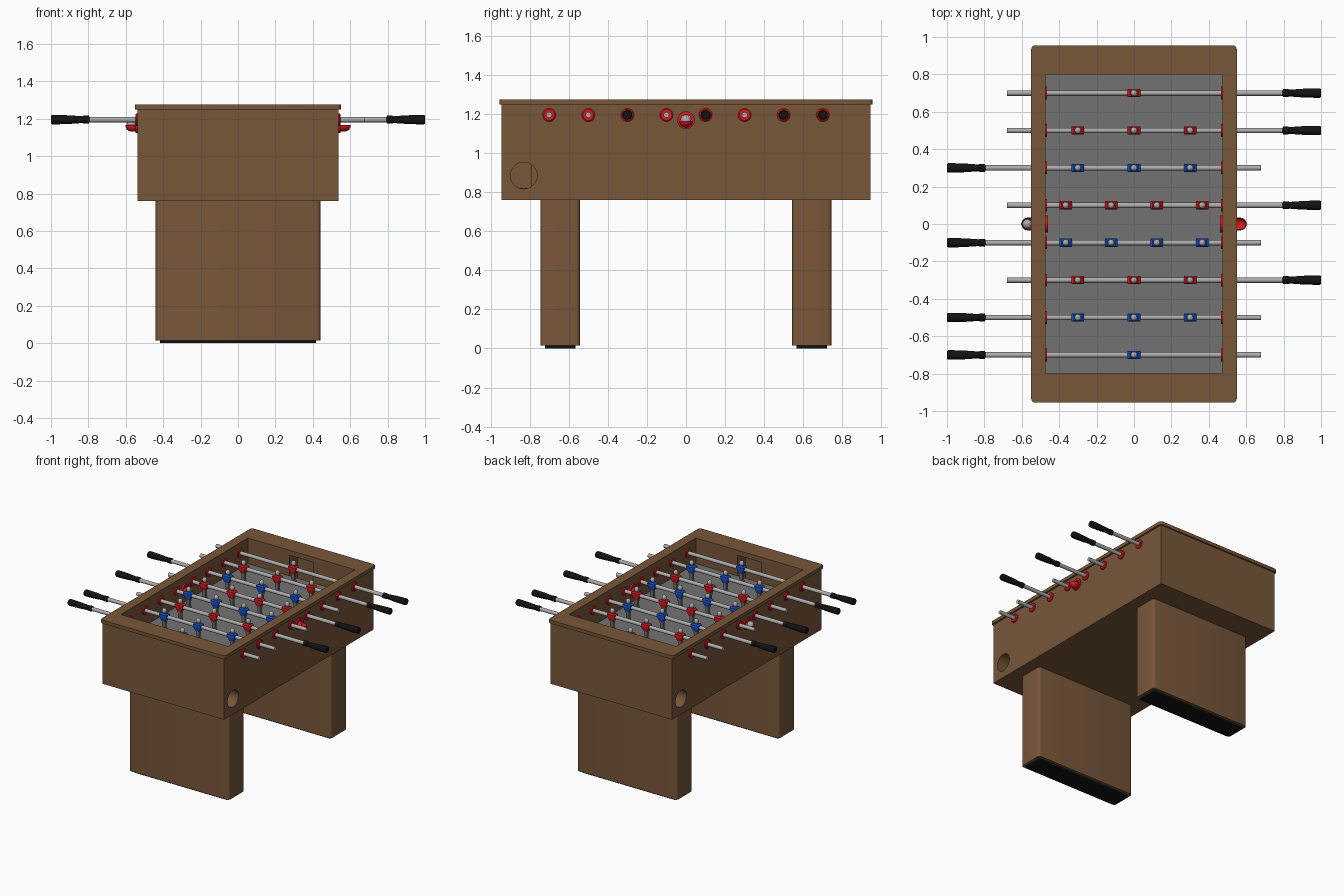
import bpy, bmesh
from math import pi, cos, sin

if "Cube" in bpy.data.objects:
    bpy.data.objects.remove(bpy.data.objects["Cube"])


def mat(name, r, g, b):
    m = bpy.data.materials.new(name)
    m.diffuse_color = (r, g, b, 1)
    m.use_nodes = True
    m.node_tree.nodes["Principled BSDF"].inputs["Base Color"].default_value = m.diffuse_color
    return m


WOOD = mat("wood", .19, .095, .042)
BLACK = mat("black", .006, .006, .006)
STEEL = mat("steel", .42, .42, .42)
FIELD = mat("field_grey", .17, .17, .17)
RED = mat("red", .7, .01, .015)
BLUE = mat("blue", .01, .09, .65)


def finish(name, bm, m, smooth=False):
    bmesh.ops.recalc_face_normals(bm, faces=bm.faces)
    me = bpy.data.meshes.new(name)
    bm.to_mesh(me)
    bm.free()
    ob = bpy.data.objects.new(name, me)
    bpy.context.collection.objects.link(ob)
    if m:
        me.materials.append(m)
    if smooth:
        bpy.ops.object.select_all(action='DESELECT')
        bpy.context.view_layer.objects.active = ob
        ob.select_set(True)
        bpy.ops.object.shade_smooth_by_angle()
    return ob


def box(name, x, y, z, m=None, corner=0):
    """Box from ranges, with optional rounded vertical edges."""
    bm = bmesh.new()
    bmesh.ops.create_cube(bm, size=1)
    for v in bm.verts:
        for i, r in enumerate((x, y, z)):
            v.co[i] = r[0] if v.co[i] < 0 else r[1]
    if corner:
        es = [e for e in bm.edges if abs(e.verts[0].co.z - e.verts[1].co.z) > 1e-4]
        bmesh.ops.bevel(bm, geom=es, offset=corner, segments=4, profile=.5, affect='EDGES')
    return finish(name, bm, m, corner > 0)


def lathe(name, profile, y, z, m, s=1, n=20):
    """Revolve (x, radius) points around an x-parallel axis; s mirrors x."""
    bm = bmesh.new()
    rings = [[bm.verts.new((s * x, y + r * cos(2 * pi * k / n), z + r * sin(2 * pi * k / n)))
              for k in range(n)] for x, r in profile]
    pairs = list(zip(rings, rings[1:]))
    if profile[0] == profile[-1]:           # closed profile makes a ring
        bmesh.ops.remove_doubles(bm, verts=rings[0] + rings[-1], dist=0)
        rings.pop()
        pairs = []
    for a, b in (pairs or list(zip(rings, rings[1:] + rings[:1]))):
        for k in range(n):
            bm.faces.new((a[k], a[(k + 1) % n], b[(k + 1) % n], b[k]))
    if pairs:
        bm.faces.new(rings[0])
        bm.faces.new(rings[-1])
    return finish(name, bm, m, True)


def tube(name, x0, x1, r_in, r_out, y, z, m, s):
    """Hollow ring along x."""
    bm = bmesh.new()
    n = 24
    loops = [[bm.verts.new((s * x, y + r * cos(2 * pi * k / n), z + r * sin(2 * pi * k / n)))
              for k in range(n)] for x, r in ((x0, r_in), (x0, r_out), (x1, r_out), (x1, r_in))]
    for i in range(4):
        a, b = loops[i], loops[(i + 1) % 4]
        for k in range(n):
            bm.faces.new((a[k], a[(k + 1) % n], b[(k + 1) % n], b[k]))
    return finish(name, bm, m, True)


def cut(target, cutter):
    cutter.hide_render = True
    cutter.hide_set(True)
    mod = target.modifiers.new("cut", 'BOOLEAN')
    mod.operation, mod.solver, mod.object = 'DIFFERENCE', 'EXACT', cutter


# cabinet, rim and playing field
body = box("cabinet", (-.537, .537), (-.943, .943), (.76, 1.25), WOOD)
rim = box("top_rim", (-.55, .55), (-.955, .955), (1.248, 1.275), WOOD, .022)
cut(body, box("field_cutter", (-.473, .473), (-.8, .8), (1.05, 1.4)))
cut(rim, box("rim_cutter", (-.473, .473), (-.8, .8), (1.1, 1.4)))
box("playing_field", (-.474, .474), (-.801, .801), (1.045, 1.07), FIELD)
cut(body, lathe("ball_entry_cutter", [(-.7, .028), (.7, .028)], 0, 1.168, None))

BOWL = [(.535, .032), (.57, .032), (.583, .029), (.593, .021), (.599, .01), (.601, .001)]
for s, side in ((1, "right"), (-1, "left")):
    # goal recess and ball return hole
    cut(body, box(side + "_goal_cutter", (-.105, .105), sorted((-s * .79, -s * .9)), (.82, 1.235)))
    cut(body, lathe(side + "_return_cutter", [(.09, .068), (.6, .068)], -s * .83, .885, None, s, 32))

    # ball entry collar and scoop
    tube(side + "_entry_collar", .46, .547, .027, .045, 0, 1.168, RED, s)
    bm = bmesh.new()
    rows = [[bm.verts.new((s * x, r * cos(pi + pi * k / 12), 1.165 + r * sin(pi + pi * k / 12)))
             for k in range(13)] for x, r in BOWL]
    for a, b in zip(rows, rows[1:]):
        for k in range(12):
            bm.faces.new((a[k], a[k + 1], b[k + 1], b[k]))
    scoop = finish(side + "_entry_scoop", bm, RED, True)
    sol = scoop.modifiers.new("thickness", 'SOLIDIFY')
    sol.thickness, sol.offset = .004, 0

    # slab legs with black feet
    end = "front" if s > 0 else "back"
    box(end + "_leg", (-.44, .44), sorted((-s * .745, -s * .543)), (.015, .77), WOOD, .02)
    box(end + "_foot", (-.417, .417), sorted((-s * .722, -s * .566)), (0, .016), BLACK, .01)

# ball resting in the left scoop
bm = bmesh.new()
bmesh.ops.create_uvsphere(bm, u_segments=20, v_segments=12, radius=.026)
bmesh.ops.translate(bm, verts=bm.verts, vec=(-.57, 0, 1.168))
finish("ball", bm, STEEL, True)


def loft(name, sections, x, y, m):
    """Stack of rectangles (z, half width, half depth)."""
    bm = bmesh.new()
    rows = [[bm.verts.new((x + a * w, y + b * d, z)) for a, b in ((-1, -1), (1, -1), (1, 1), (-1, 1))]
            for z, w, d in sections]
    for p, q in zip(rows, rows[1:]):
        for k in range(4):
            bm.faces.new((p[k], p[(k + 1) % 4], q[(k + 1) % 4], q[k]))
    bm.faces.new(rows[0])
    bm.faces.new(rows[-1])
    return finish(name, bm, m)


def player(tag, x, y, m):
    loft(tag + "_torso", [(1.16, .017, .015), (1.18, .026, .02), (1.195, .034, .022),
                          (1.212, .034, .022), (1.222, .022, .015)], x, y, m)
    loft(tag + "_legs", [(1.08, .014, .018), (1.098, .014, .017), (1.108, .013, .008),
                         (1.162, .016, .011)], x, y, FIELD)
    bm = bmesh.new()
    bmesh.ops.create_uvsphere(bm, u_segments=12, v_segments=8, radius=.018)
    for v in bm.verts:
        v.co = (v.co.x + x, v.co.y + y, v.co.z * 1.15 + 1.238)
    finish(tag + "_head", bm, STEEL, True)


# rods: y position, handle side, number of players
ROWS = [(.7, 1, 1), (.5, 1, 3), (.3, -1, 3), (.1, 1, 4), (-.1, -1, 4), (-.3, 1, 3), (-.5, -1, 3), (-.7, -1, 1)]
SPOTS = {1: (0,), 3: (-.3, 0, .3), 4: (-.365, -.122, .122, .365)}
GRIP = [(.795, .015), (.797, .021), (.825, .021), (.83, .018), (.845, .019), (.9, .023),
        (.96, .025), (.994, .025), (1.0, .021)]
for i, (y, s, count) in enumerate(ROWS, 1):
    lathe(f"rod_{i}", [(-.68, .0145), (.81, .0145)], y, 1.195, STEEL, s)
    lathe(f"rod_handle_{i}", GRIP, y, 1.195, BLACK, s)
    for b in (1, -1):
        lathe(f"rod_bearing_{i}_{'right' if b > 0 else 'left'}",
              [(.464, .034), (.543, .034), (.548, .028)], y, 1.195, RED, b)
    for j, x in enumerate(SPOTS[count], 1):
        player(f"player_{i}_{j}", x, y, RED if s > 0 else BLUE)
